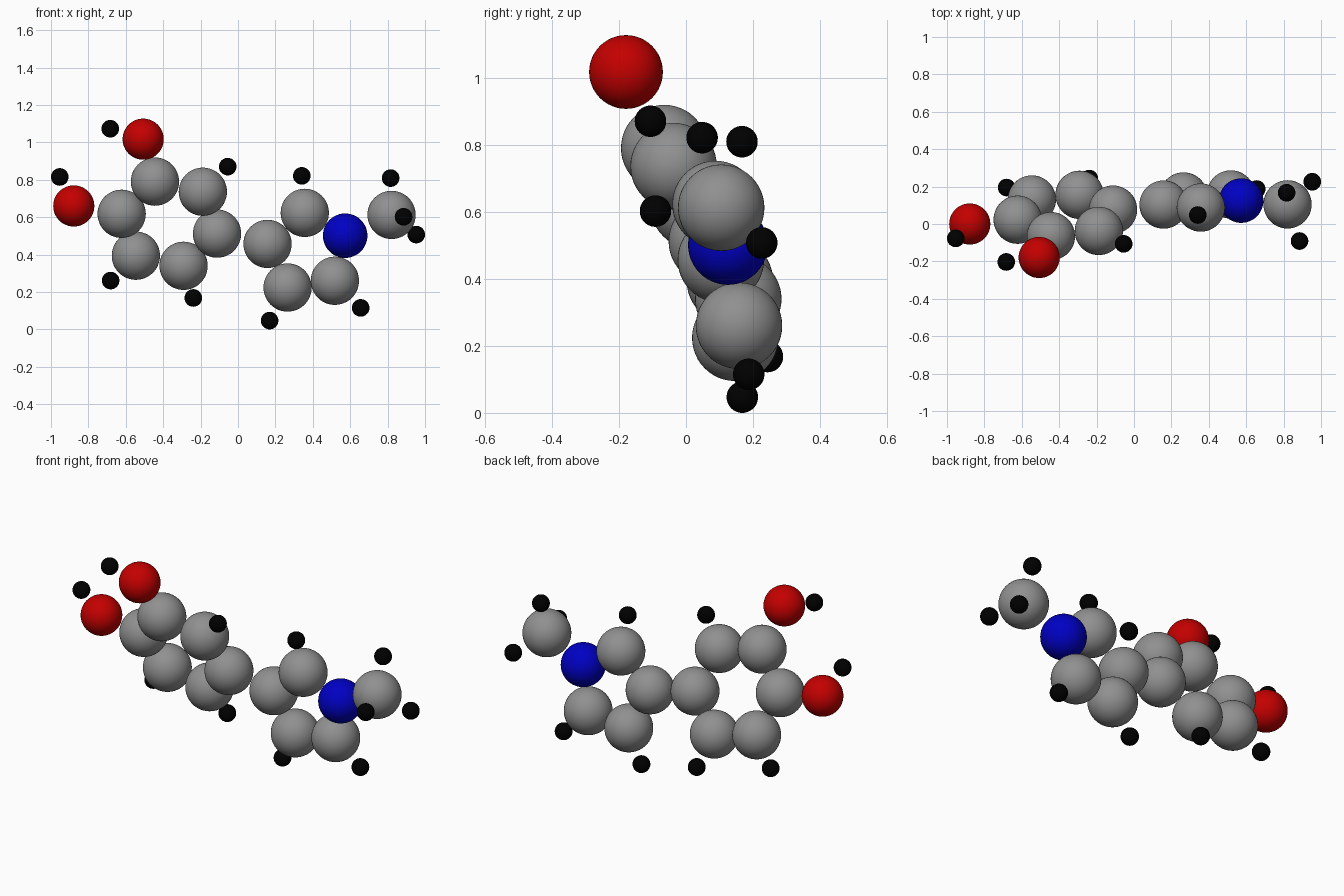
import bpy


def material(name, rgb):
    m = bpy.data.materials.new(name)
    m.diffuse_color = (*rgb, 1)
    return m


def atoms(name, radius, centres, mat):
    """One smooth ball per centre."""
    for i, c in enumerate(centres, 1):
        bpy.ops.mesh.primitive_uv_sphere_add(segments=48, ring_count=24, radius=radius, location=c)
        ob = bpy.context.object
        ob.name = f"{name}_{i}"
        bpy.ops.object.shade_smooth()
        ob.data.materials.append(mat)


grey = material("dark_grey", (0.28, 0.28, 0.28))
red = material("red", (0.55, 0.0, 0.0))
blue = material("blue", (0.0, 0.0, 0.55))
black = material("black", (0.0, 0.0, 0.0))

# six-sided carbon ring
atoms("six_ring_carbon", 0.129, [
    (-0.444, -0.065, 0.790), (-0.188, -0.037, 0.736), (-0.112, 0.077, 0.512),
    (-0.291, 0.156, 0.340), (-0.546, 0.131, 0.394), (-0.622, 0.023, 0.618)], grey)

# five-sided ring: four carbons and one nitrogen
atoms("five_ring_carbon", 0.129, [
    (0.158, 0.104, 0.457), (0.357, 0.088, 0.623),
    (0.265, 0.147, 0.224), (0.518, 0.158, 0.260)], grey)
atoms("nitrogen", 0.119, [(0.573, 0.125, 0.501)], blue)

# side-group carbon
atoms("end_carbon", 0.129, [(0.821, 0.105, 0.612)], grey)

# oxygens on the six-sided ring
atoms("oxygen", 0.110, [(-0.507, -0.179, 1.017), (-0.878, 0.0, 0.660)], red)

# hydrogens: two on oxygens, three per ring, three on the end carbon
atoms("hydrogen", 0.047, [
    (-0.683, -0.203, 1.073), (-0.953, -0.077, 0.815),
    (-0.055, -0.106, 0.870), (-0.681, 0.195, 0.261), (-0.239, 0.243, 0.168),
    (0.341, 0.048, 0.821), (0.169, 0.168, 0.047), (0.656, 0.187, 0.115),
    (0.816, 0.167, 0.809), (0.885, -0.091, 0.602), (0.953, 0.226, 0.507)], black)
